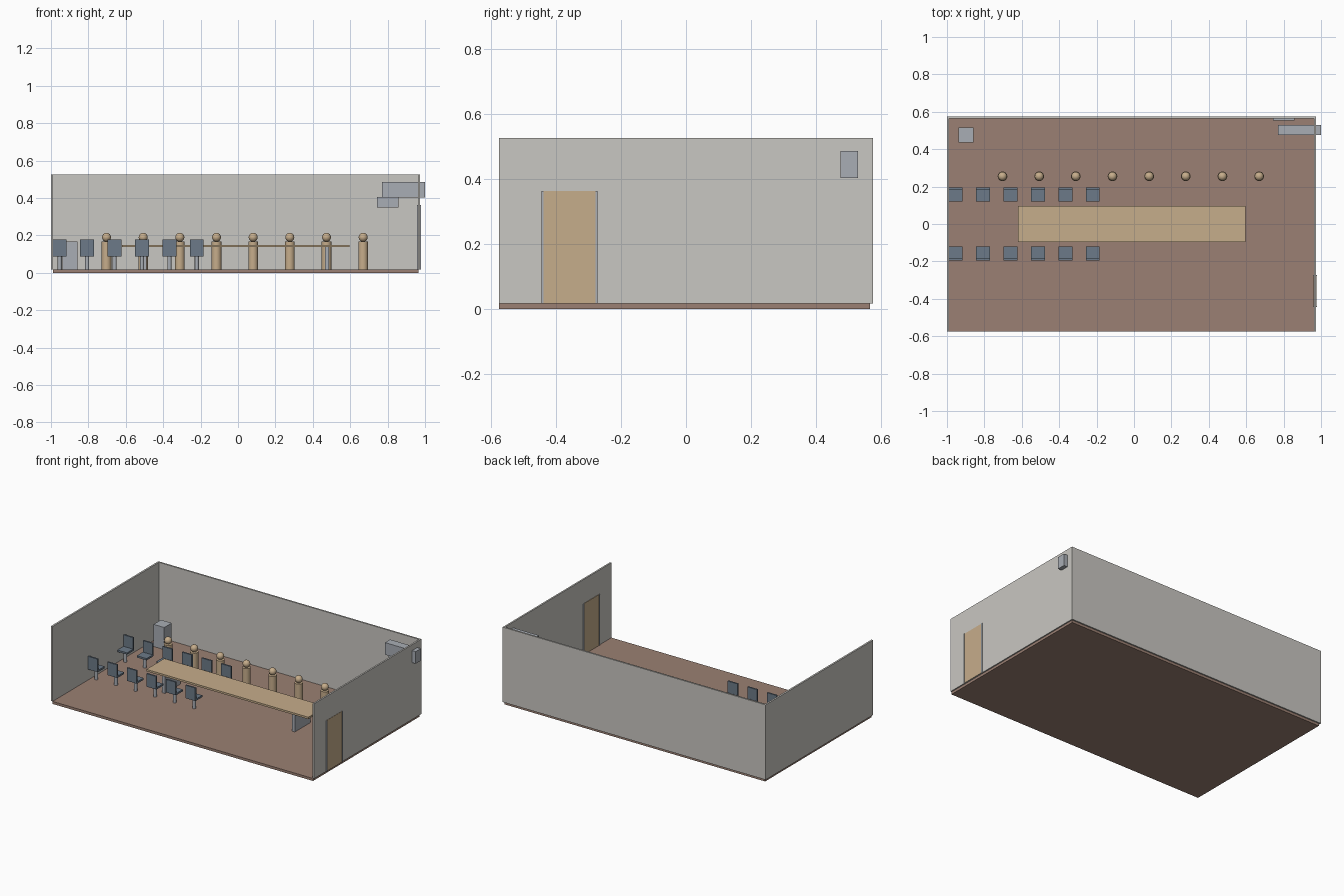
import bpy
import math

cube = bpy.data.objects.get("Cube")
if cube:
    bpy.data.objects.remove(cube, do_unlink=True)


def material(name, hex_code):
    """Flat colour from an sRGB hex code, stored as linear values."""
    srgb = [int(hex_code[i:i + 2], 16) / 255 for i in (0, 2, 4)]
    lin = [c / 12.92 if c <= 0.04045 else ((c + 0.055) / 1.055) ** 2.4 for c in srgb]
    mat = bpy.data.materials.new(name)
    mat.use_nodes = True
    mat.diffuse_color = (*lin, 1)
    mat.node_tree.nodes["Principled BSDF"].inputs["Base Color"].default_value = (*lin, 1)
    return mat


WALL = material("wall grey", "C9C7C2")
FLOOR = material("floor brown", "9B8073")
WOOD = material("light wood", "C6AD8B")
FABRIC = material("chair blue grey", "6C7A88")
METAL = material("pale metal", "A9AEB5")


def finish(name, mat):
    obj = bpy.context.object
    obj.name = name
    obj.data.materials.append(mat)
    return obj


def box(name, mat, x, y, z):
    """Box given by its (min, max) range on each axis."""
    ranges = (x, y, z)
    bpy.ops.mesh.primitive_cube_add(size=1, location=[(a + b) / 2 for a, b in ranges])
    obj = bpy.context.object
    for v in obj.data.vertices:
        for i, (a, b) in enumerate(ranges):
            v.co[i] *= b - a
    return finish(name, mat)


def post(name, mat, x, y, z, radius, sides=24):
    bpy.ops.mesh.primitive_cylinder_add(vertices=sides, radius=radius, depth=z[1] - z[0],
                                        location=(x, y, sum(z) / 2))
    bpy.ops.object.shade_smooth_by_angle()
    return finish(name, mat)


GROUND, TOP = 0.017, 0.525

# Room shell, open at the front and top
box("floor", FLOOR, (-0.99, 0.965), (-0.575, 0.566), (0, GROUND))
box("back_wall", WALL, (-1, 0.973), (0.564, 0.575), (GROUND, TOP))
box("left_side_wall", WALL, (0.962, 0.973), (-0.575, 0.564), (GROUND, TOP))
box("right_side_wall", WALL, (-1, -0.988), (-0.575, 0.564), (GROUND, TOP))

# Door with its two jambs
box("door", WOOD, (0.959, 0.975), (-0.44, -0.278), (GROUND, 0.362))
for y in (-0.445, -0.278):
    box("door_jamb", METAL, (0.957, 0.978), (y, y + 0.006), (GROUND, 0.362))

# Long table on two panel legs
box("table_top", WOOD, (-0.62, 0.595), (-0.096, 0.096), (0.137, 0.15))
for x in (-0.5, 0.475):
    box("table_leg", METAL, (x - 0.011, x + 0.011), (-0.085, 0.085), (GROUND, 0.137))


def chair(x, side):
    """Chair facing the table; side is the sign of its y position."""
    def span(a, b):
        return tuple(sorted((side * a, side * b)))
    width = (x - 0.037, x + 0.037)
    post("chair_post", METAL, x, side * 0.155, (GROUND, 0.088), 0.011, 16)
    box("chair_seat", FABRIC, width, span(0.12, 0.19), (0.088, 0.1))
    box("chair_back", FABRIC, width, span(0.185, 0.196), (0.09, 0.178))


for side in (-1, 1):
    for i in range(6):
        chair(-0.953 + 0.1465 * i, side)

# Row of standing figures behind the table
for i in range(8):
    x = -0.703 + 0.196 * i
    post("figure_body", WOOD, x, 0.255, (GROUND, 0.167), 0.026)
    bpy.ops.mesh.primitive_uv_sphere_add(segments=24, ring_count=12, radius=0.024,
                                         location=(x, 0.255, 0.19))
    bpy.ops.object.shade_smooth()
    finish("figure_head", WOOD)

# Cabinet in the back corner
box("cabinet", METAL, (-0.938, -0.858), (0.435, 0.515), (GROUND, 0.167))

# Air unit through the side wall and the panel below it
box("air_unit", METAL, (0.77, 1.0), (0.475, 0.53), (0.403, 0.485))
box("wall_panel", METAL, (0.742, 0.858), (0.554, 0.564), (0.35, 0.405))
